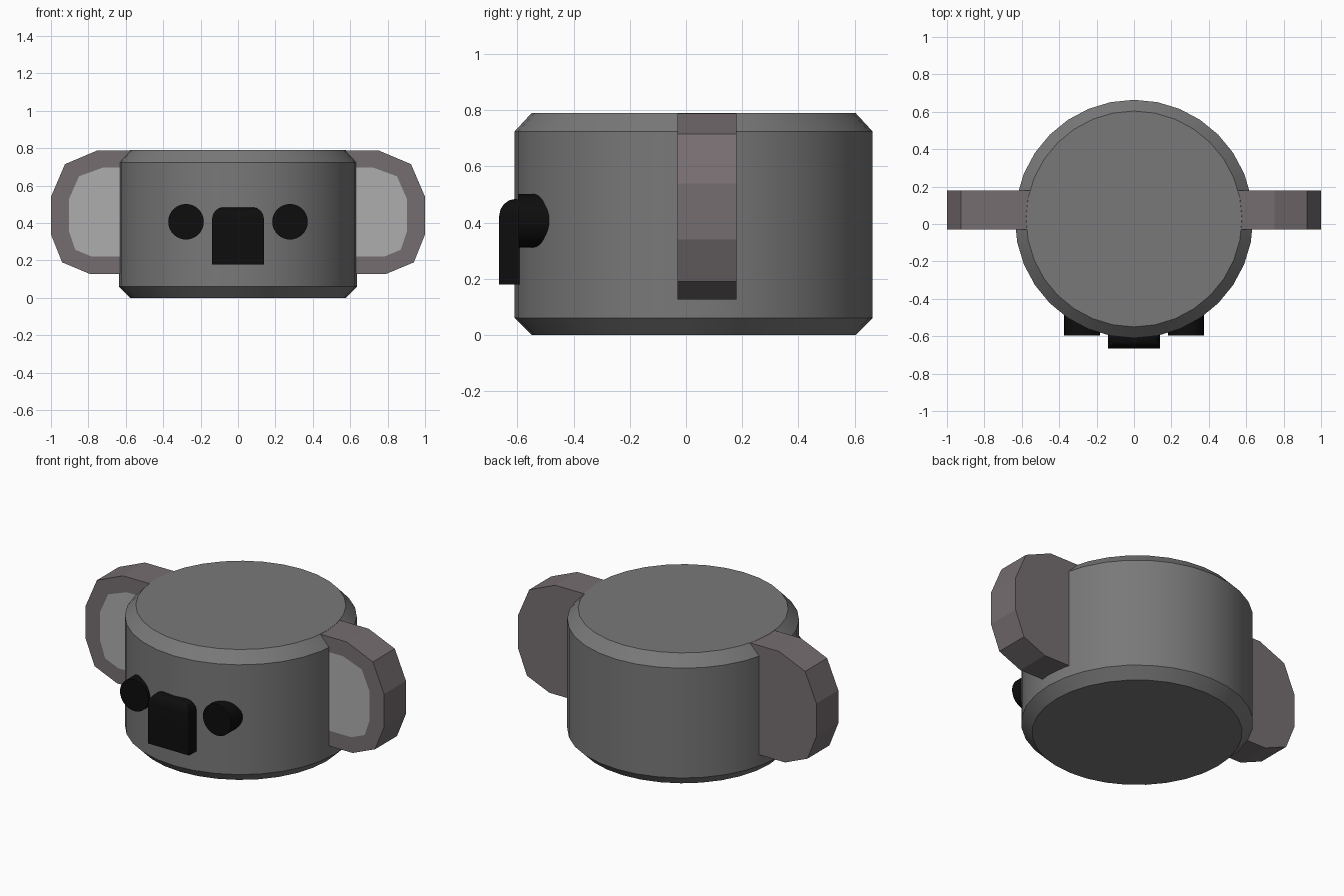
import bpy, bmesh, math

if "Cube" in bpy.data.objects:
    bpy.data.objects.remove(bpy.data.objects["Cube"])


def material(name, r, g, b):
    m = bpy.data.materials.new(name)
    m.diffuse_color = (r, g, b, 1)
    m.use_nodes = True
    m.node_tree.nodes["Principled BSDF"].inputs["Base Color"].default_value = m.diffuse_color
    return m


body_grey = material("body_grey", 0.19, 0.19, 0.19)
ear_grey = material("ear_grey", 0.18, 0.155, 0.165)
inner_grey = material("inner_ear_grey", 0.42, 0.42, 0.42)
black = material("black", 0.004, 0.004, 0.004)


def make_object(name, bm, *mats):
    bmesh.ops.recalc_face_normals(bm, faces=bm.faces)
    mesh = bpy.data.meshes.new(name)
    bm.to_mesh(mesh)
    bm.free()
    ob = bpy.data.objects.new(name, mesh)
    bpy.context.collection.objects.link(ob)
    for m in mats:
        mesh.materials.append(m)
    return ob


def smooth(ob):
    bpy.ops.object.select_all(action='DESELECT')
    ob.select_set(True)
    bpy.context.view_layer.objects.active = ob
    bpy.ops.object.shade_smooth_by_angle(angle=math.radians(30))


# Drum-shaped body with chamfered rims
bm = bmesh.new()
rings = []
for r, z in [(0.577, 0), (0.637, 0.06), (0.637, 0.725), (0.577, 0.79)]:
    rings.append([bm.verts.new((r * math.sin(i * math.tau / 32),
                                0.027 + r * math.cos(i * math.tau / 32), z))
                  for i in range(32)])
for a, b in zip(rings, rings[1:]):
    for i in range(32):
        j = (i + 1) % 32
        bm.faces.new((a[i], a[j], b[j], b[i]))
bm.faces.new(rings[0])
bm.faces.new(rings[-1])
smooth(make_object("body", bm, body_grey))

# Ear outline and its lighter inner panel, as (x, z)
outer = [(0.5, 0.127), (0.79, 0.127), (0.94, 0.19), (1.0, 0.34),
         (1.0, 0.54), (0.925, 0.715), (0.75, 0.789), (0.5, 0.789)]
inner = [(0.51, 0.22), (0.78, 0.22), (0.87, 0.257), (0.903, 0.355),
         (0.903, 0.53), (0.85, 0.65), (0.725, 0.696), (0.51, 0.696)]

for side, s in (("left", -1), ("right", 1)):
    # Ear
    bm = bmesh.new()
    back = [bm.verts.new((s * x, 0.18, z)) for x, z in outer]
    front = [bm.verts.new((s * x, -0.03, z)) for x, z in outer]
    panel = [bm.verts.new((s * x, -0.03, z)) for x, z in inner]
    for a, b in ((back, front), (front, panel)):
        for i in range(len(a)):
            j = (i + 1) % len(a)
            bm.faces.new((a[i], a[j], b[j], b[i]))
    bm.faces.new(back)
    bm.faces.new(panel).material_index = 1
    make_object(side + "_ear", bm, ear_grey, inner_grey)

    # Eye
    bpy.ops.mesh.primitive_cylinder_add(vertices=32, radius=0.095, depth=0.147,
                                        location=(s * 0.278, -0.5235, 0.407),
                                        rotation=(math.pi / 2, 0, 0))
    eye = bpy.context.object
    eye.name = side + "_eye"
    eye.data.materials.append(black)
    smooth(eye)

# Nose block with rounded top front and side edges
bm = bmesh.new()
bmesh.ops.create_cube(bm, size=1)
for v in bm.verts:
    v.co = (v.co.x * 0.276, -0.6 + v.co.y * 0.13, 0.332 + v.co.z * 0.305)
top_edges = [e for e in bm.edges
             if all(v.co.z > 0.4 for v in e.verts)
             and any(v.co.y < -0.6 for v in e.verts)]
bmesh.ops.bevel(bm, geom=top_edges, offset=0.06, segments=4, profile=0.5,
                affect='EDGES')
smooth(make_object("nose", bm, black))
